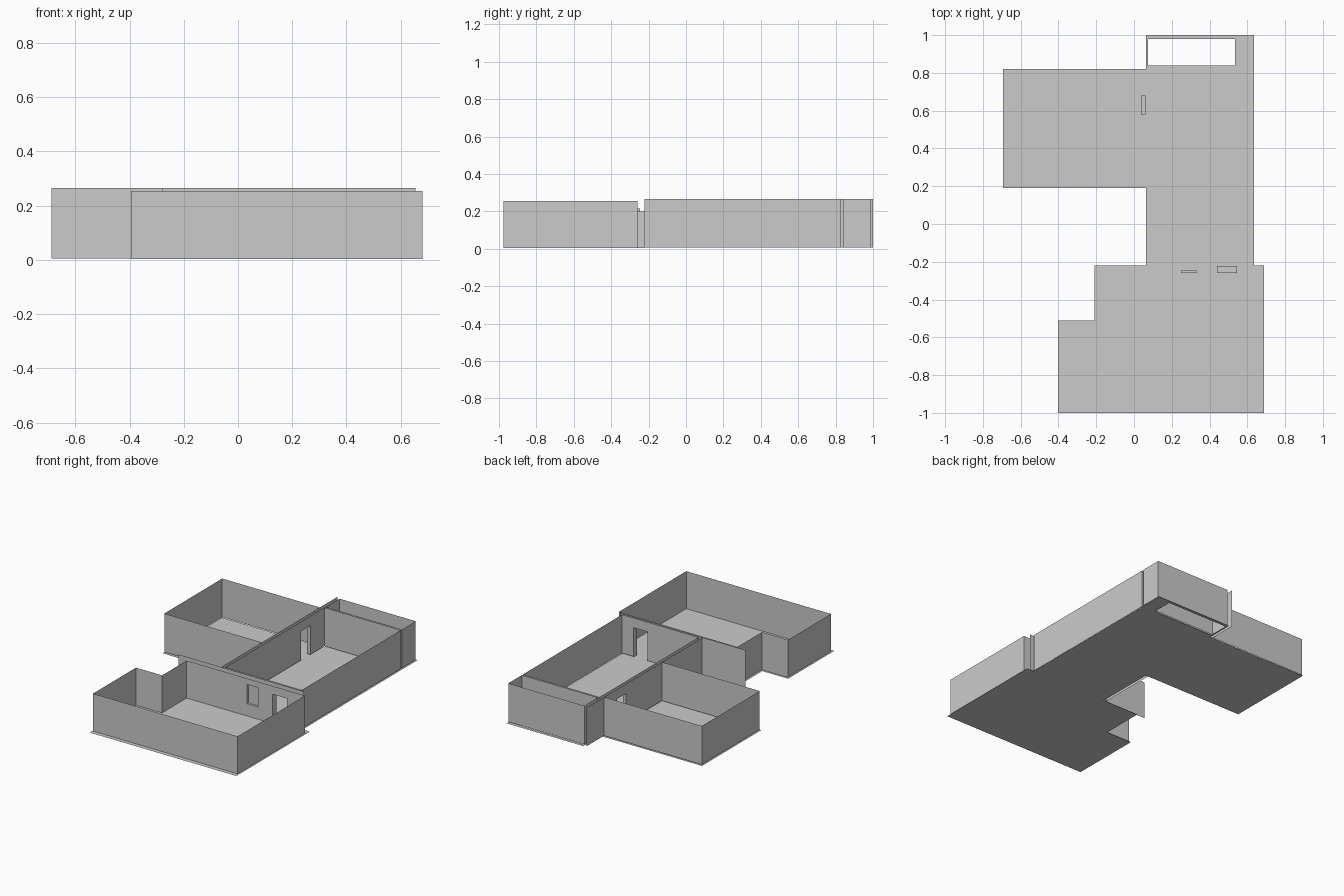
import bpy
from mathutils import Vector

if "Cube" in bpy.data.objects:
    bpy.data.objects.remove(bpy.data.objects["Cube"])


def mesh_object(name, quads):
    """Join a list of four-corner panels into one object."""
    verts, faces = [], []
    for quad in quads:
        faces.append(range(len(verts), len(verts) + 4))
        verts.extend(quad)
    mesh = bpy.data.meshes.new(name)
    mesh.from_pydata([tuple(v) for v in verts], [], [tuple(f) for f in faces])
    obj = bpy.data.objects.new(name, mesh)
    bpy.context.collection.objects.link(obj)
    return obj


def flat(x0, y0, x1, y1, z):
    return [(x0, y0, z), (x1, y0, z), (x1, y1, z), (x0, y1, z)]


def panel(p, q, z0, z1):
    return [(*p, z0), (*q, z0), (*q, z1), (*p, z1)]


def wall(p, q, z0, z1, openings=()):
    """Thin wall from p to q; openings are (start, end, bottom, top), distances along it."""
    p, q = Vector(p), Vector(q)
    d = (q - p).normalized()
    at = lambda t: tuple(p + d * t)
    quads, last = [], 0.0
    for a, b, bottom, top in openings:
        quads.append(panel(at(last), at(a), z0, z1))
        quads.append(panel(at(a), at(b), top, z1))
        if bottom > z0:
            quads.append(panel(at(a), at(b), z0, bottom))
        last = b
    quads.append(panel(at(last), q, z0, z1))
    return quads


def wall_run(points, z0, z1):
    return [quad for p, q in zip(points, points[1:]) for quad in wall(p, q, z0, z1)]


def reveal(x0, y0, x1, y1, z0, z1, along_x):
    """Jambs and head lining an opening."""
    if along_x:
        sides = [((x0, y0), (x0, y1)), ((x1, y0), (x1, y1))]
    else:
        sides = [((x0, y0), (x1, y0)), ((x0, y1), (x1, y1))]
    return [flat(x0, y0, x1, y1, z1)] + [panel(p, q, z0, z1) for p, q in sides]


BASE, TOP = 0.006, 0.265      # rear and middle rooms
F_BASE, F_TOP = 0.003, 0.255  # front room
DOOR = 0.2

# Floor, with the open shaft left in the rear strip
mesh_object("floor", [
    flat(-0.693, 0.19, 0.063, 0.82, 0),
    flat(0.063, -0.22, 0.635, 0.84, 0),
    flat(0.063, 0.98, 0.635, 1.0, 0),
    flat(0.063, 0.84, 0.073, 0.98, 0),
    flat(0.535, 0.84, 0.635, 0.98, 0),
    flat(-0.21, -1.0, 0.688, -0.22, 0),
    flat(-0.402, -1.0, -0.21, -0.51, 0),
])

# Front room: stepped outer walls, back wall with window recess and doorway
mesh_object("front_room_walls", wall_run(
    [(-0.2, -0.26), (-0.2, -0.52), (-0.394, -0.52), (-0.394, -0.976),
     (0.681, -0.976), (0.681, -0.26)], F_BASE, F_TOP))
mesh_object("front_room_back_wall", wall(
    (-0.2, -0.26), (0.681, -0.26), F_BASE, F_TOP,
    [(0.45, 0.53, 0.085, 0.215), (0.64, 0.745, F_BASE, DOOR)]))
mesh_object("window_recess",
            reveal(0.25, -0.26, 0.33, -0.246, 0.085, 0.215, True)
            + [flat(0.25, -0.26, 0.33, -0.246, 0.085),
               panel((0.25, -0.246), (0.33, -0.246), 0.085, 0.215)])

# Long partition between the front and middle rooms
mesh_object("cross_partition", wall(
    (-0.28, -0.233), (0.655, -0.233), BASE, TOP, [(0.72, 0.825, BASE, DOOR)]))
mesh_object("front_doorway", reveal(0.44, -0.26, 0.545, -0.222, F_BASE, DOOR, True))

# Middle room
mesh_object("middle_room_front_wall", wall(
    (0.061, -0.222), (0.63, -0.222), BASE, TOP, [(0.379, 0.484, BASE, DOOR)]))
mesh_object("middle_room_left_wall", wall(
    (0.061, -0.222), (0.061, 0.83), BASE, TOP, [(0.802, 0.902, BASE, DOOR)]))
mesh_object("middle_room_walls", wall_run(
    [(0.63, -0.222), (0.63, 0.83), (0.061, 0.83)], BASE, TOP))

# Narrow rear strip
mesh_object("rear_strip_walls", wall_run(
    [(0.065, 0.842), (0.63, 0.842), (0.63, 0.987), (0.065, 0.987), (0.065, 0.842)],
    BASE, TOP))

# Long partition beside the left room, and the doorway through it
mesh_object("side_partition", wall(
    (0.038, -0.222), (0.038, 1.0), BASE, TOP, [(0.802, 0.902, BASE, DOOR)]))
mesh_object("side_doorway", reveal(0.038, 0.58, 0.061, 0.68, BASE, DOOR, False))

# Left room
mesh_object("left_room_walls", wall_run(
    [(0.038, 0.2), (-0.688, 0.2), (-0.688, 0.815), (0.038, 0.815)], BASE, TOP))
